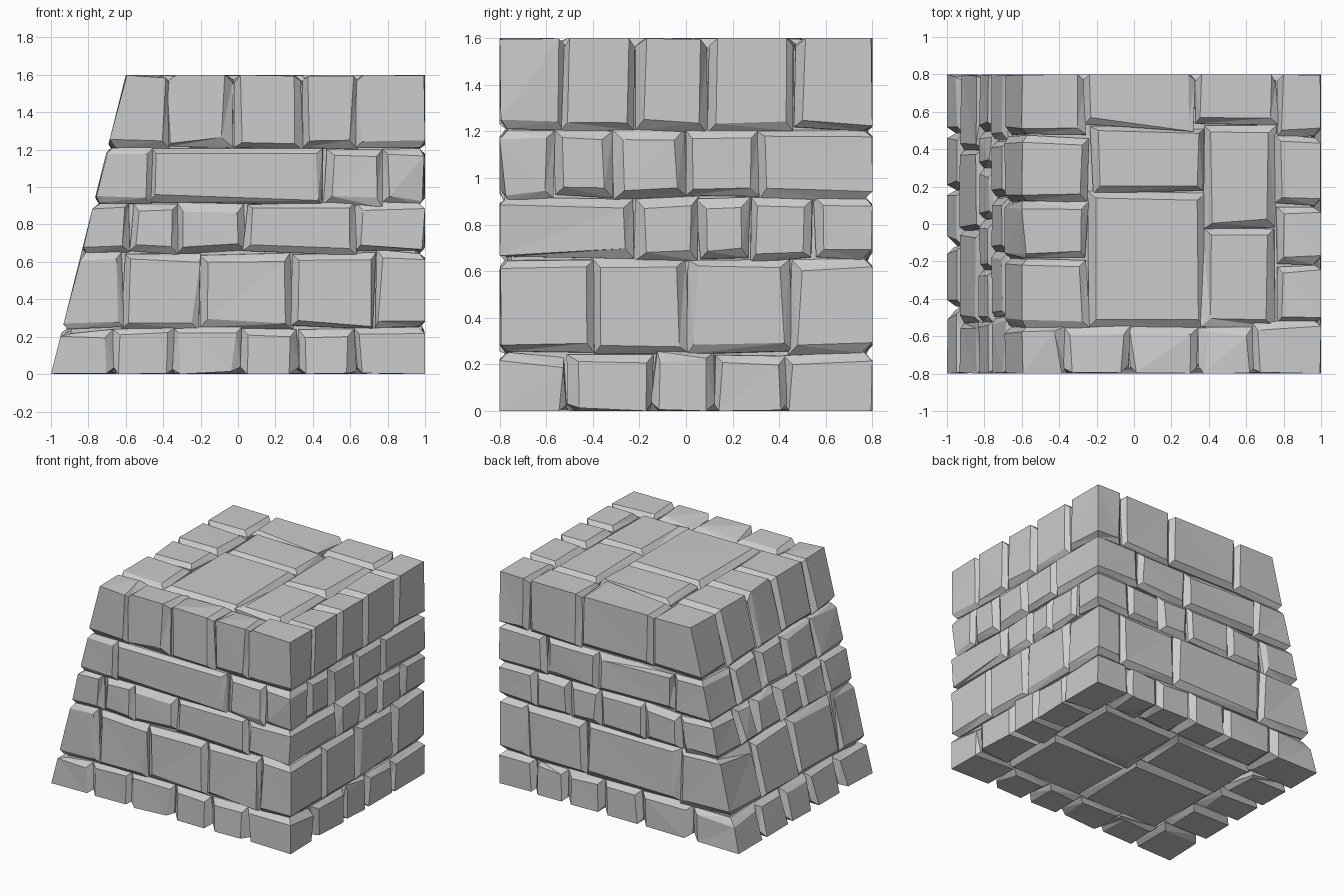
import bpy, bmesh, random
from mathutils import Vector

if "Cube" in bpy.data.objects:
    bpy.data.objects.remove(bpy.data.objects["Cube"])

random.seed(7)
SLOPE = 0.25                      # the left side leans inward as it rises
L, R, F, B, TOP = -1.0, 1.0, -0.8, 0.8, 1.6


def jit(a):
    return random.uniform(-a, a)


def clamp(p):
    """Keep a point inside the sloped outer envelope."""
    p.z = min(max(p.z, 0), TOP)
    p.x = min(max(p.x, L + SLOPE * p.z), R)
    p.y = min(max(p.y, F), B)
    return p


def stone(bm_out, x0, x1, y0, y1, z0, z1):
    """Rough block, chamfered only where an exposed face meets a joint."""
    bm = bmesh.new()
    rough = 0.012
    xs, ys, zs = (x0, x1), (y0, y1), (z0, z1)
    exposed = {(0, 0): x0 == L, (0, 1): x1 == R, (1, 0): y0 == F,
               (1, 1): y1 == B, (2, 0): z0 == 0, (2, 1): z1 == TOP}
    v = {}
    for i in (0, 1):
        for j in (0, 1):
            for k in (0, 1):
                c = [xs[i], ys[j], zs[k]]
                for axis, side in enumerate((i, j, k)):
                    if not exposed[(axis, side)]:
                        c[axis] += jit(rough)
                if i == 0 and x0 == L:
                    c[0] = L + SLOPE * c[2]
                v[i, j, k] = bm.verts.new(c)
    flags = {}
    for (axis, side), out in exposed.items():
        ring = []
        for a, b in ((0, 0), (1, 0), (1, 1), (0, 1)):
            key = [a, b]
            key.insert(axis, side)
            ring.append(v[tuple(key)])
        flags[bm.faces.new(ring)] = out
    bmesh.ops.recalc_face_normals(bm, faces=bm.faces[:])
    edges = [e for e in bm.edges
             if flags[e.link_faces[0]] != flags[e.link_faces[1]]]
    bmesh.ops.bevel(bm, geom=edges, offset=random.uniform(0.03, 0.042),
                    segments=1, affect='EDGES', clamp_overlap=True)
    # Hand-cut unevenness, with an occasional chipped corner
    for vert in bm.verts:
        a = 0.03 if random.random() < 0.07 else 0.007
        vert.co = clamp(vert.co + Vector((jit(a), jit(a), jit(a))))
    bmesh.ops.triangulate(bm, faces=bm.faces[:])
    tmp = bpy.data.meshes.new("tmp")
    bm.to_mesh(tmp)
    bm.free()
    bm_out.from_mesh(tmp)
    bpy.data.meshes.remove(tmp)


def finish(bm, name):
    me = bpy.data.meshes.new(name)
    bm.to_mesh(me)
    bm.free()
    bpy.context.collection.objects.link(bpy.data.objects.new(name, me))


def course(name, z0, z1, front, right, back, left, inner, slabs=()):
    """Ring of stones; each list holds the joint positions along that face."""
    xl, xr, yf, yb = inner
    bm = bmesh.new()
    # Corner stones
    stone(bm, L, front[0], F, left[0], z0, z1)
    stone(bm, front[-1], R, F, right[0], z0, z1)
    stone(bm, L, back[0], left[-1], B, z0, z1)
    stone(bm, back[-1], R, right[-1], B, z0, z1)
    # Stones between the corners
    for a, b in zip(front, front[1:]):
        stone(bm, a, b, F, yf, z0, z1)
    for a, b in zip(back, back[1:]):
        stone(bm, a, b, yb, B, z0, z1)
    for a, b in zip(left, left[1:]):
        stone(bm, L, xl, a, b, z0, z1)
    for a, b in zip(right, right[1:]):
        stone(bm, xr, R, a, b, z0, z1)
    for s in slabs:
        stone(bm, *s)
    finish(bm, name)


INNER = (-0.65, 0.72, -0.54, 0.54)

# Bottom course, with paving on the underside
course("base_course", 0, 0.245,
       (-0.67, -0.35, 0.02, 0.32, 0.63), (-0.5, -0.15, 0.12, 0.43),
       (-0.6, -0.18, 0.14, 0.45, 0.7), (-0.45, -0.12, 0.18, 0.48), INNER,
       [(-0.65, 0.05, -0.54, 0.1, 0, 0.2), (0.05, 0.72, -0.54, 0.0, 0, 0.2),
        (-0.65, 0.05, 0.1, 0.54, 0, 0.2), (0.05, 0.72, 0.0, 0.54, 0, 0.2)])
course("second_course", 0.245, 0.65,
       (-0.61, -0.2, 0.29, 0.73), (-0.4, 0.01, 0.45),
       (-0.49, 0.28, 0.78), (-0.53, -0.03, 0.4), INNER)
course("third_course", 0.65, 0.915,
       (-0.57, -0.32, 0.04, 0.63), (-0.22, 0.05, 0.27, 0.55),
       (-0.51, -0.2, 0.16, 0.42, 0.7), (-0.52, -0.25, 0.02, 0.3, 0.5), INNER)
course("fourth_course", 0.915, 1.205,
       (-0.46, 0.46, 0.77), (-0.57, -0.32, 0.0, 0.31),
       (-0.45, 0.19, 0.62), (-0.5, -0.15, 0.15, 0.45),
       (-0.5, 0.72, -0.54, 0.54))

# Top course, with paving slabs in the middle
course("top_course", 1.205, TOP,
       (-0.37, -0.03, 0.35, 0.64), (-0.53, -0.22, 0.1, 0.47),
       (-0.27, 0.33, 0.76), (-0.55, -0.18, 0.115, 0.465),
       (-0.25, 0.76, -0.55, 0.525),
       [(-0.23, 0.375, 0.17, 0.525, 1.4, TOP),
        (-0.25, 0.37, -0.55, 0.17, 1.4, TOP),
        (0.375, 0.76, -0.02, 0.525, 1.4, TOP),
        (0.37, 0.76, -0.55, -0.02, 1.4, TOP)])

# Solid core behind the joints
bm = bmesh.new()
bmesh.ops.create_cube(bm, size=1)
d = 0.05
for vert in bm.verts:
    z = d if vert.co.z < 0 else TOP - d
    x = L + SLOPE * z + d if vert.co.x < 0 else R - d
    vert.co = (x, F + d if vert.co.y < 0 else B - d, z)
finish(bm, "core")
